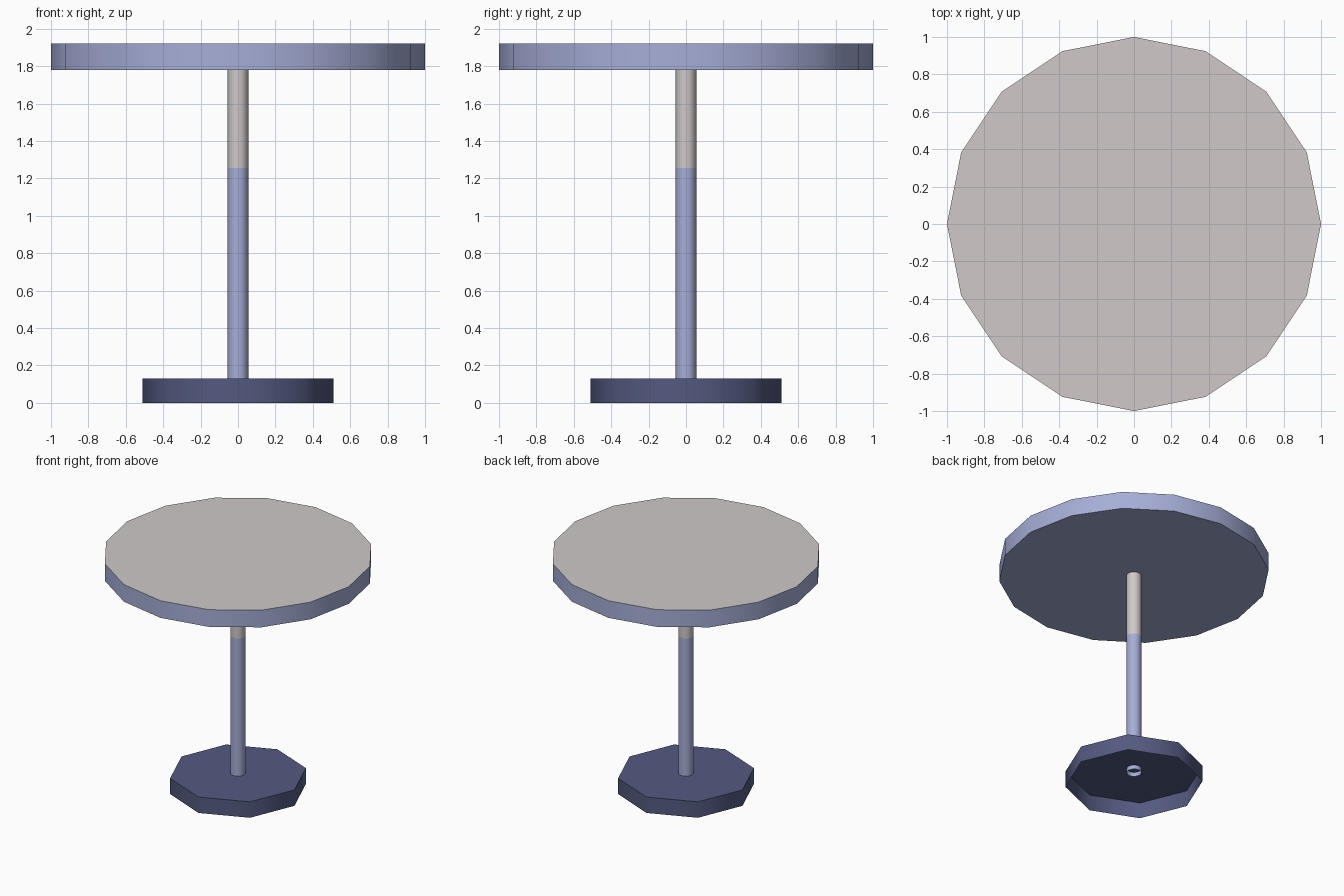
import bpy, bmesh, math
from mathutils import Matrix

cube = bpy.data.objects.get("Cube")
if cube:
    bpy.data.objects.remove(cube, do_unlink=True)


def material(name, hex_code):
    """Flat material from an sRGB hex colour."""
    srgb = [int(hex_code[i:i + 2], 16) / 255 for i in (0, 2, 4)]
    color = [((c + 0.055) / 1.055) ** 2.4 for c in srgb] + [1.0]
    mat = bpy.data.materials.new(name)
    mat.use_nodes = True
    mat.diffuse_color = color
    mat.node_tree.nodes["Principled BSDF"].inputs["Base Color"].default_value = color
    return mat


warm_grey = material("warm grey", "D0C9C9")
pale_blue = material("pale blue", "A6AED7")
navy = material("navy", "545A80")


def prism(name, sides, radius, z0, z1, mats, top=True, bottom=True):
    """Upright prism with a corner on +x; a second material goes on the top face."""
    bm = bmesh.new()
    bmesh.ops.create_cone(bm, cap_ends=True, segments=sides, radius1=radius,
                          radius2=radius, depth=z1 - z0)
    bmesh.ops.translate(bm, verts=bm.verts, vec=(0, 0, (z0 + z1) / 2))
    # Make sure a corner lies on the x axis
    corner = bm.verts[:][0].co
    step = math.tau / sides
    turn = -(math.atan2(corner.y, corner.x) % step)
    bmesh.ops.rotate(bm, verts=bm.verts, cent=(0, 0, 0),
                     matrix=Matrix.Rotation(turn, 3, 'Z'))
    bm.normal_update()
    # Open the ends that have no cap
    unwanted = [f for f in bm.faces if (f.normal.z > 0.5 and not top)
                or (f.normal.z < -0.5 and not bottom)]
    bmesh.ops.delete(bm, geom=unwanted, context='FACES_ONLY')
    for f in bm.faces:
        f.material_index = len(mats) - 1 if f.normal.z > 0.5 else 0
    mesh = bpy.data.meshes.new(name)
    bm.to_mesh(mesh)
    bm.free()
    for m in mats:
        mesh.materials.append(m)
    obj = bpy.data.objects.new(name, mesh)
    bpy.context.collection.objects.link(obj)
    bpy.ops.object.select_all(action='DESELECT')
    obj.select_set(True)
    bpy.context.view_layer.objects.active = obj
    bpy.ops.object.shade_smooth_by_angle(angle=math.radians(60))
    return obj


# Round top with grey surface, blue rim and underside
prism("table_top", 16, 1.0, 1.78, 1.92, [pale_blue, warm_grey])

# Two-tone hollow pole, poking just through the base plate
prism("pole_upper", 16, 0.055, 1.255, 1.78, [warm_grey], top=False, bottom=False)
prism("pole_lower", 16, 0.055, 0.095, 1.255, [pale_blue], top=False, bottom=False)

# Eight-sided foot, hollow underneath
prism("base", 8, 0.51, 0.0, 0.13, [navy], bottom=False)
